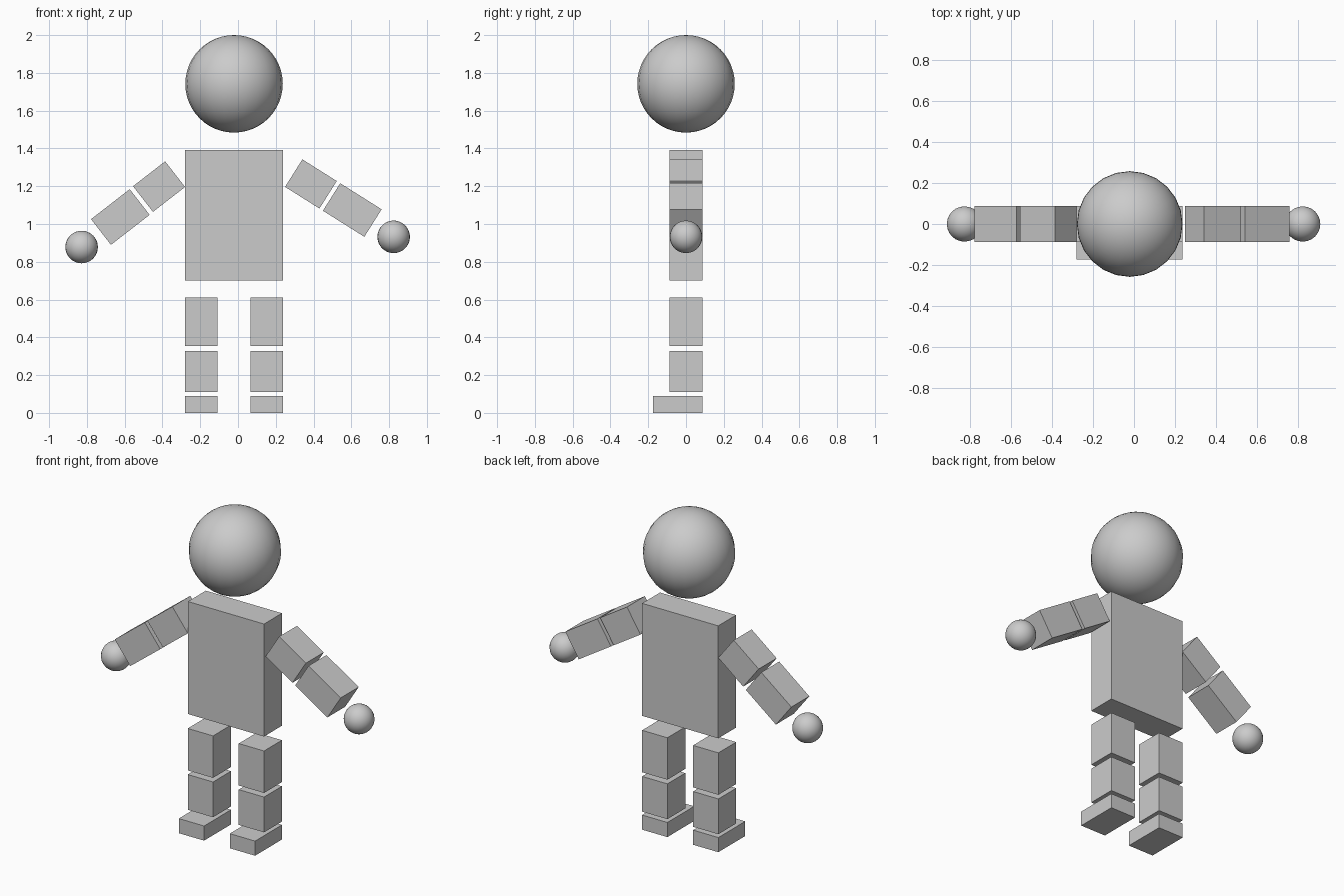
import bpy
import math

if "Cube" in bpy.data.objects:
    bpy.data.objects.remove(bpy.data.objects["Cube"])

grey = bpy.data.materials.new("plain grey")
grey.diffuse_color = (0.6, 0.6, 0.6, 1)
grey.use_nodes = True
grey.node_tree.nodes["Principled BSDF"].inputs["Base Color"].default_value = grey.diffuse_color

DEPTH = 0.174  # thickness shared by the body, arms and legs


def block(name, center, size, tilt=0):
    """Box turned by tilt degrees in the front plane."""
    bpy.ops.mesh.primitive_cube_add(size=1, location=center)
    ob = bpy.context.object
    ob.name = name
    ob.scale = size
    ob.rotation_euler.y = -math.radians(tilt)
    ob.data.materials.append(grey)


def ball(name, center, radius):
    bpy.ops.mesh.primitive_uv_sphere_add(segments=24, ring_count=24, radius=radius, location=center)
    ob = bpy.context.object
    ob.name = name
    ob.data.materials.append(grey)
    bpy.ops.object.shade_smooth()


# Head and body
ball("head", (-0.021, 0, 1.742), 0.258)
block("torso", (-0.021, 0, 1.046), (0.518, DEPTH, 0.692))

# Legs: thigh, shin and a foot that reaches forward
for side, x in (("left", -0.195), ("right", 0.152)):
    block(side + "_thigh", (x, 0, 0.482), (0.172, DEPTH, 0.258))
    block(side + "_shin", (x, 0, 0.219), (0.172, DEPTH, 0.217))
    block(side + "_foot", (x, -0.0435, 0.045), (0.172, 0.261, 0.09))

# Arms: each side is posed differently
arms = (
    ("left", 37.8, (-0.418, 1.198), (-0.623, 1.037), (-0.828, 0.878)),
    ("right", -32.2, (0.386, 1.212), (0.605, 1.074), (0.824, 0.932)),
)
for side, tilt, upper, lower, hand in arms:
    block(side + "_upper_arm", (upper[0], 0, upper[1]), (0.215, DEPTH, 0.172), tilt)
    block(side + "_forearm", (lower[0], 0, lower[1]), (0.259, DEPTH, 0.172), tilt)
    ball(side + "_hand", (hand[0], 0, hand[1]), 0.086)
